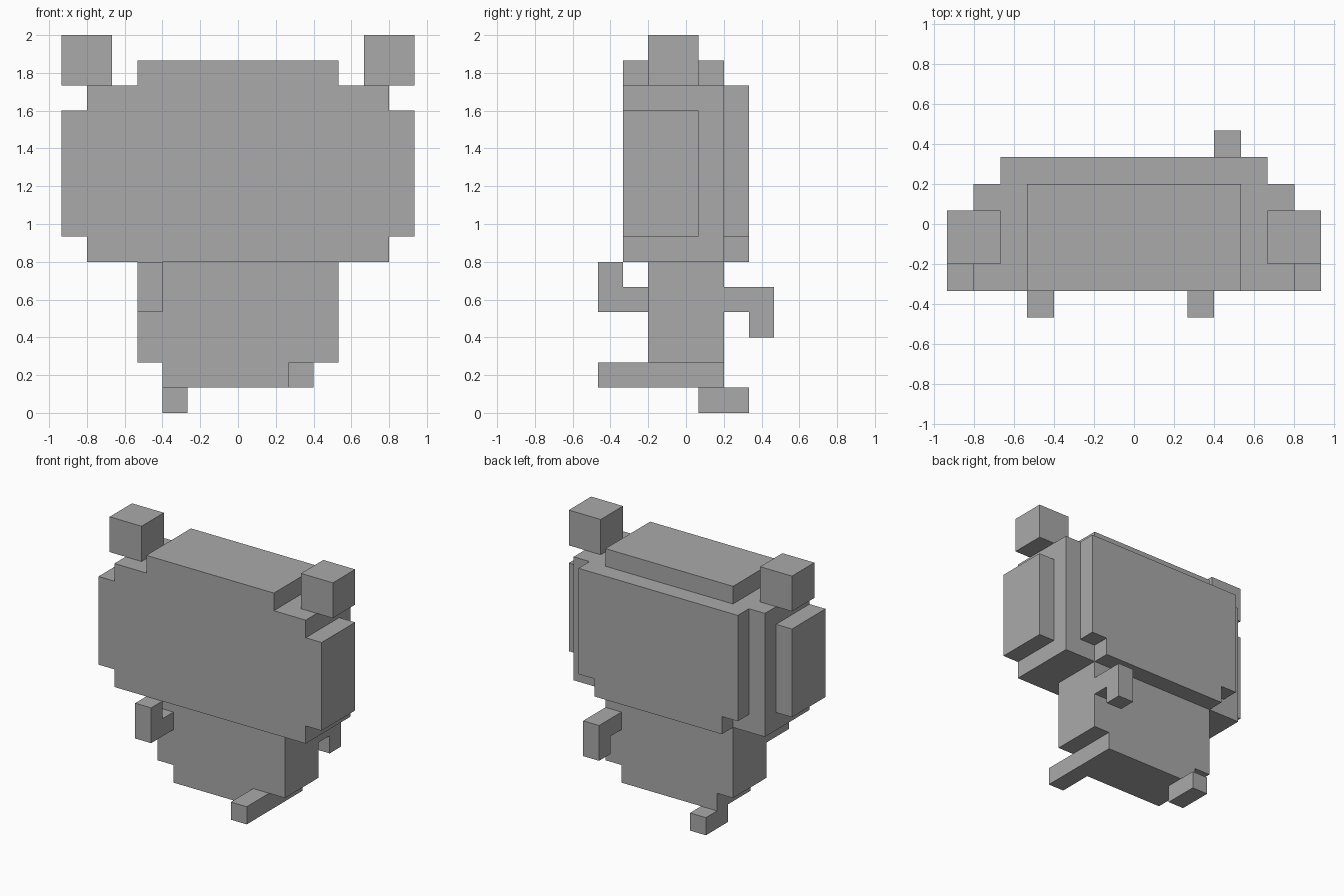
import bpy
import bmesh
from mathutils import Vector

UNIT = 2 / 15  # edge length of one block

cube = bpy.data.objects.get("Cube")
if cube:
    bpy.data.objects.remove(cube, do_unlink=True)

grey = bpy.data.materials.new("plain_grey")
grey.use_nodes = True
colour = (0.4, 0.4, 0.4, 1)
grey.diffuse_color = colour
grey.node_tree.nodes["Principled BSDF"].inputs["Base Color"].default_value = colour


def extrude(name, points, direction):
    """Extrude a flat outline, all measured in blocks."""
    bm = bmesh.new()
    face = bm.faces.new([bm.verts.new(Vector(p) * UNIT) for p in points])
    result = bmesh.ops.extrude_face_region(bm, geom=[face], use_keep_orig=True)
    moved = [v for v in result["geom"] if isinstance(v, bmesh.types.BMVert)]
    bmesh.ops.translate(bm, verts=moved, vec=Vector(direction) * UNIT)
    bmesh.ops.recalc_face_normals(bm, faces=bm.faces)
    mesh = bpy.data.meshes.new(name)
    bm.to_mesh(mesh)
    bm.free()
    mesh.materials.append(grey)
    obj = bpy.data.objects.new(name, mesh)
    bpy.context.collection.objects.link(obj)
    return obj


def stepped_slab(name, base, rows, y0, y1):
    """Symmetric slab; each row is (half width, top height)."""
    right_side, z = [], base
    for half, top in rows:
        right_side += [(half, y0, z), (half, y0, top)]
        z = top
    left_side = [(-x, y, h) for x, y, h in reversed(right_side)]
    return extrude(name, right_side + left_side, (0, y1 - y0, 0))


def limb(name, profile, x):
    """One-block-wide limb from a side profile of (y, z) points."""
    return extrude(name, [(x, y, z) for y, z in profile], (1, 0, 0))


def box_profile(y0, y1, z0, z1):
    return [(y0, z0), (y1, z0), (y1, z1), (y0, z1)]


# Head core with crown, and the panel on its back
stepped_slab("head", 6, [(6, 13), (4, 14)], -2.5, 1.5)
stepped_slab("head_back", 6, [(4, 7), (5, 13)], 1.5, 2.5)

# Cheeks and ears, mirrored
for side, sign in (("left", 1), ("right", -1)):
    cheek = [(sign * 6, y, z) for y, z in box_profile(-2.5, 0.5, 7, 12)]
    extrude(side + "_cheek", cheek, (sign, 0, 0))
    ear = [(sign * 5, y, z) for y, z in box_profile(-1.5, 0.5, 13, 15)]
    extrude(side + "_ear", ear, (sign * 2, 0, 0))

# Body, narrower at the hips
stepped_slab("body", 1, [(3, 2), (4, 6)], -1.5, 1.5)

# Bent arms: right one swings forward and up, left one back and down
limb("right_arm", [(-1.5, 4), (-1.5, 5), (-2.5, 5), (-2.5, 6), (-3.5, 6), (-3.5, 4)], -4)
limb("left_arm", [(1.5, 5), (1.5, 4), (2.5, 4), (2.5, 3), (3.5, 3), (3.5, 5)], 3)

# Legs in mid stride
limb("right_leg", box_profile(0.5, 2.5, 0, 1), -3)
limb("left_leg", box_profile(-3.5, -1.5, 1, 2), 2)
